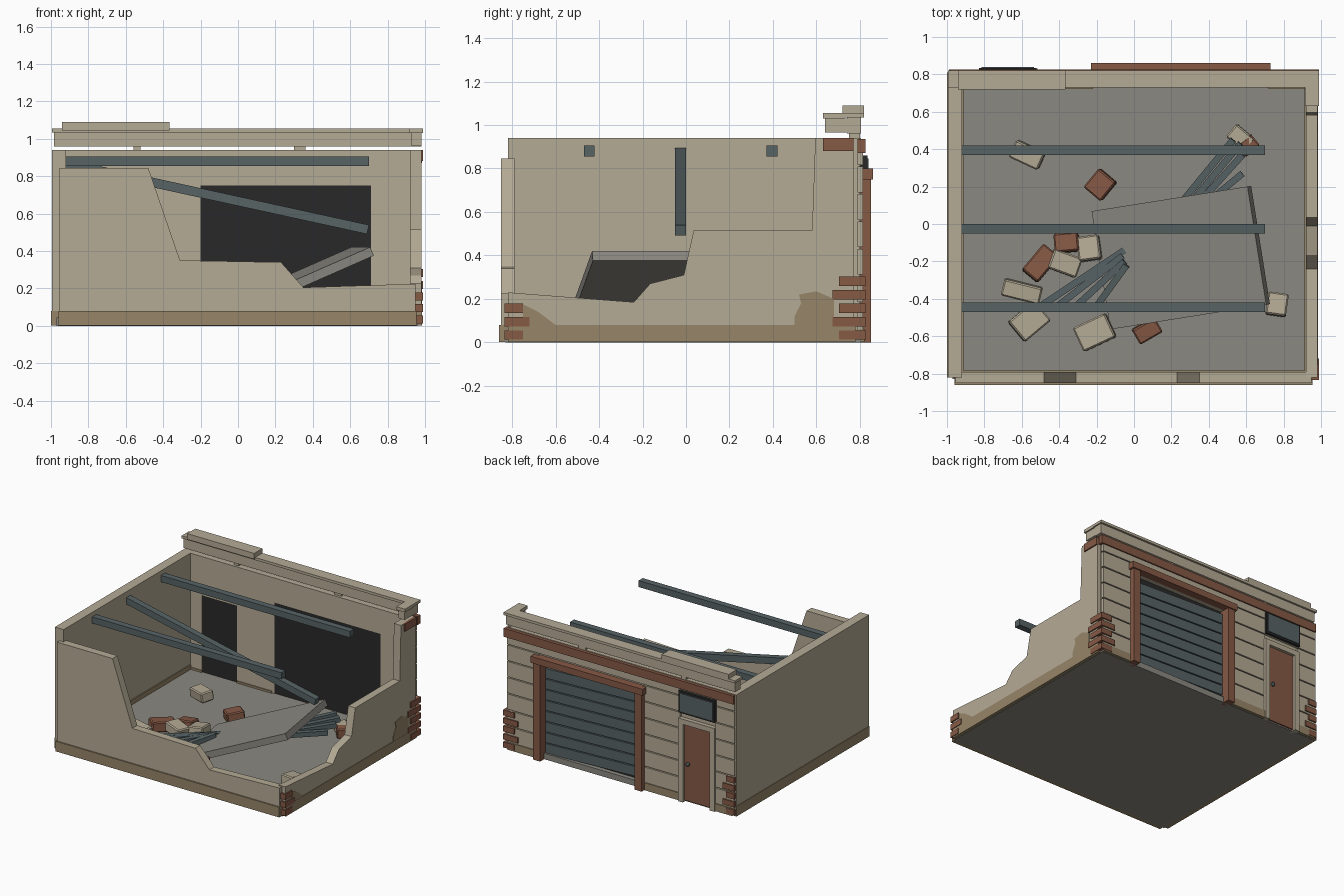
import bpy, bmesh, math
from mathutils import Matrix, Vector, Euler


def material(name, rgb):
    m = bpy.data.materials.new(name)
    m.diffuse_color = (*rgb, 1)
    return m


PLASTER = material("beige plaster", (0.46, 0.405, 0.30))
TAN = material("tan base", (0.31, 0.24, 0.14))
BRICK = material("red brown", (0.24, 0.10, 0.06))
SLATE = material("slate metal", (0.095, 0.125, 0.13))
FLOOR = material("grey concrete", (0.26, 0.25, 0.22))
DARK = material("near black", (0.022, 0.022, 0.022))


def finish(name, bm, mat, bevel=0):
    bmesh.ops.recalc_face_normals(bm, faces=bm.faces)
    me = bpy.data.meshes.new(name)
    bm.to_mesh(me)
    bm.free()
    me.materials.append(mat)
    ob = bpy.data.objects.new(name, me)
    bpy.context.collection.objects.link(ob)
    if bevel:
        mod = ob.modifiers.new("bevel", 'BEVEL')
        mod.width = bevel
        mod.segments = 1
    return ob


def add_box(bm, x, y, z):
    """Box from (min, max) ranges."""
    c = [(a + b) / 2 for a, b in (x, y, z)]
    s = [b - a for a, b in (x, y, z)]
    bmesh.ops.create_cube(bm, size=1, matrix=Matrix.Translation(c) @ Matrix.Diagonal((*s, 1)))


def boxes(name, mat, *ranges):
    bm = bmesh.new()
    for r in ranges:
        add_box(bm, *r)
    return finish(name, bm, mat)


def turned_box(name, mat, loc, size, rot, bevel=0):
    bm = bmesh.new()
    m = Matrix.Translation(loc) @ Euler([math.radians(a) for a in rot]).to_matrix().to_4x4()
    bmesh.ops.create_cube(bm, size=1, matrix=m @ Matrix.Diagonal((*size, 1)))
    return finish(name, bm, mat, bevel)


def beam(name, mat, a, b, w):
    """Square bar between two points."""
    a, b = Vector(a), Vector(b)
    d = b - a
    yaw = math.atan2(d.y, d.x)
    pitch = -math.atan2(d.z, math.hypot(d.x, d.y))
    return turned_box(name, mat, (a + b) / 2, (d.length, w, w),
                      (0, math.degrees(pitch), math.degrees(yaw)))


def prism(name, mat, pts, axis, lo, hi):
    """Extrude a wall outline (u, z) along the x or y axis."""
    bm = bmesh.new()
    put = (lambda u, z, t: (t, u, z)) if axis == 'x' else (lambda u, z, t: (u, t, z))
    f = bm.faces.new([bm.verts.new(put(u, z, lo)) for u, z in pts])
    g = bmesh.ops.extrude_face_region(bm, geom=[f])
    step = Vector(put(0, 0, hi - lo))
    bmesh.ops.translate(bm, vec=step, verts=[v for v in g["geom"] if isinstance(v, bmesh.types.BMVert)])
    return finish(name, bm, mat)


# floor and plinth
boxes("floor", FLOOR, ((-0.97, 0.96), (-0.83, 0.8), (0, 0.045)))
boxes("plinth", TAN,
      ((-1.0, -0.912), (-0.82, 0.81), (0.002, 0.08)),
      ((0.912, 0.985), (-0.82, 0.78), (0.002, 0.08)),
      ((-0.96, 0.955), (-0.86, -0.782), (0.002, 0.08)),
      ((-0.52, -0.22), (0.722, 0.822), (0.002, 0.06)),
      ((0.72, 0.96), (0.722, 0.822), (0.002, 0.06)),
      ((-0.97, -0.82), (0.722, 0.822), (0.002, 0.06)))

# broken side and front walls
boxes("left_wall", PLASTER, ((-0.995, -0.92), (-0.82, 0.805), (0.05, 0.94)))
prism("front_wall", PLASTER, [(-0.955, 0.05), (-0.955, 0.845), (-0.48, 0.845), (-0.31, 0.35),
      (0.23, 0.34), (0.35, 0.205), (0.95, 0.225), (0.95, 0.05)], 'y', -0.85, -0.79)
prism("right_wall", PLASTER, [(-0.82, 0.05), (-0.82, 0.23), (-0.24, 0.185), (-0.165, 0.27),
      (-0.01, 0.31), (0.035, 0.515), (0.58, 0.515), (0.595, 0.94), (0.77, 0.94), (0.77, 0.05)],
      'x', 0.92, 0.98)
prism("rear_stain", TAN, [(0.5, 0.08), (0.5, 0.12), (0.53, 0.18), (0.52, 0.22), (0.6, 0.235),
      (0.68, 0.2), (0.68, 0.08)], 'x', 0.975, 0.984)
prism("front_stain", TAN, [(-0.75, 0.08), (-0.75, 0.175), (-0.68, 0.14), (-0.6, 0.08)], 'x', 0.975, 0.984)

# back wall built round the door and shutter openings
WY = (0.73, 0.8)
boxes("back_wall", PLASTER,
      ((-0.93, -0.82), WY, (0.03, 0.94)), ((-0.82, -0.52), WY, (0.64, 0.94)),
      ((-0.52, -0.2), WY, (0.03, 0.94)), ((-0.2, 0.71), WY, (0.75, 0.94)),
      ((0.71, 0.955), WY, (0.03, 0.94)))
boxes("opening_panels", DARK, ((-0.82, -0.52), (0.735, 0.77), (0.01, 0.64)),
      ((-0.2, 0.71), (0.735, 0.765), (0.01, 0.75)))

# outside siding planks
planks = []
for i in range(7):
    z0 = 0.06 + i * 0.126
    z = (z0, min(z0 + 0.118, 0.94))
    for x in ((-0.985, -0.82), (-0.52, -0.2), (0.69, 0.965)):
        planks.append((x, (0.79, 0.815), z))
    if z[0] > 0.66:
        planks.append(((-0.82, -0.52), (0.79, 0.815), z))
    if z[0] > 0.75:
        planks.append(((-0.2, 0.69), (0.79, 0.815), z))
boxes("siding", PLASTER, *planks)

# fascia band and parapet
boxes("fascia", BRICK, ((-0.985, 0.985), (0.79, 0.825), (0.87, 0.935)),
      ((0.97, 0.99), (0.63, 0.77), (0.88, 0.94)))
boxes("parapet", PLASTER, ((-0.985, 0.98), (0.74, 0.805), (0.96, 1.04)),
      ((0.925, 0.98), (0.64, 0.74), (0.965, 1.03)))
boxes("parapet_cap", PLASTER, ((-0.995, 0.99), (0.73, 0.82), (1.035, 1.055)),
      ((0.915, 0.99), (0.63, 0.73), (1.03, 1.055)))
boxes("raised_cap", PLASTER, ((-0.94, -0.365), (0.72, 0.82), (1.045, 1.09)))
boxes("parapet_supports", PLASTER, ((-0.56, -0.52), (0.75, 0.8), (0.94, 0.962)),
      ((0.3, 0.36), (0.75, 0.8), (0.94, 0.962)))

# shutter with sagging slats, and its frame
bm = bmesh.new()
for i in range(8):
    add_box(bm, (-0.42, 0.42), (0.768, 0.785), (-0.33 + i * 0.083, -0.33 + i * 0.083 + 0.075))
bmesh.ops.transform(bm, verts=bm.verts, matrix=Matrix.Translation((0.25, 0, 0.385))
                    @ Matrix.Rotation(math.radians(2), 4, 'Y'))
finish("shutter_slats", bm, SLATE)
boxes("shutter_frame", BRICK, ((-0.215, -0.155), (0.765, 0.85), (0, 0.75)),
      ((0.655, 0.715), (0.765, 0.85), (0, 0.75)), ((-0.23, 0.73), (0.77, 0.86), (0.75, 0.8)))

# door, its frame, knob and sign
boxes("door", BRICK, ((-0.785, -0.555), (0.77, 0.81), (0.01, 0.605)))
boxes("door_frame", PLASTER, ((-0.825, -0.785), (0.77, 0.832), (0, 0.645)),
      ((-0.555, -0.515), (0.77, 0.832), (0, 0.645)), ((-0.785, -0.555), (0.77, 0.832), (0.605, 0.645)))
bm = bmesh.new()
bmesh.ops.create_icosphere(bm, subdivisions=2, radius=0.016, matrix=Matrix.Translation((-0.59, 0.822, 0.3)))
finish("door_knob", bm, SLATE)
boxes("sign_frame", DARK, ((-0.83, -0.52), (0.8, 0.835), (0.69, 0.86)))
boxes("sign_face", SLATE, ((-0.815, -0.535), (0.83, 0.84), (0.705, 0.845)))

# exposed corner bricks
quoins = []
for i in range(5):
    z = (0.012 + i * 0.062, 0.055 + i * 0.062)
    w = 0.1 if i % 2 else 0.07
    quoins.append(((0.965 - w, 0.99), (0.78, 0.825), z))
    quoins.append(((-0.99, -0.89 - (0.1 - w)), (0.78, 0.825), z))
    quoins.append(((0.96, 0.99), (0.775 - w, 0.78), z))
    if i < 3:
        quoins.append(((0.94, 0.99), (-0.835, -0.75 + (w - 0.07)), z))
boxes("corner_bricks", BRICK, *quoins)

# roof beams, the middle one fallen
for y in (-0.445, 0.395):
    boxes("roof_beam", SLATE, ((-0.93, 0.7), (y - 0.025, y + 0.025), (0.855, 0.905)))
beam("fallen_beam", SLATE, (-0.93, -0.025, 0.87), (0.695, -0.025, 0.515), 0.05)

# collapsed slab leaning on the rubble
turned_box("fallen_slab", FLOOR, (0.25, -0.18, 0.215), (0.92, 0.64, 0.05), (0, -23.5, 9))

# loose bars under the slab: x, y of both ends
for i, (x0, y0, x1, y1) in enumerate([
        (-0.5, -0.44, -0.05, -0.14), (-0.41, -0.44, -0.06, -0.17), (-0.31, -0.44, -0.05, -0.2),
        (-0.2, -0.44, -0.04, -0.22)]):
    beam("loose_bar", SLATE, (x0, y0, 0.07), (x1, y1, 0.1 + 0.01 * i), 0.036)
for i, (x0, y0, x1, y1) in enumerate([
        (0.2, 0.05, 0.53, 0.45), (0.25, 0.05, 0.57, 0.43), (0.3, 0.06, 0.58, 0.37), (0.35, 0.08, 0.58, 0.27)]):
    beam("loose_bar", SLATE, (x0, y0, 0.12), (x1, y1, 0.19 - 0.02 * i), 0.036)

# rubble blocks: x, y, length, width, turn
plain = [(-0.57, 0.37, 0.17, 0.1, -25), (0.57, 0.46, 0.13, 0.09, -40), (-0.37, -0.21, 0.16, 0.11, -20),
         (-0.24, -0.13, 0.12, 0.13, 8), (-0.6, -0.36, 0.21, 0.09, -14), (-0.56, -0.52, 0.18, 0.14, 40),
         (-0.21, -0.58, 0.19, 0.14, 25), (0.765, -0.43, 0.11, 0.12, -8)]
red = [(-0.18, 0.21, 0.12, 0.13, -40), (0.61, 0.42, 0.1, 0.08, 40), (-0.5, -0.21, 0.18, 0.11, 50),
       (-0.36, -0.1, 0.13, 0.1, 5), (0.07, -0.57, 0.14, 0.09, 30)]
for name, mat, items in (("plaster_rubble", PLASTER, plain), ("brick_rubble", BRICK, red)):
    for i, (x, y, l, w, a) in enumerate(items):
        turned_box(name, mat, (x, y, 0.085), (l, w, 0.075), (6 - 4 * (i % 4), 5 * (i % 3) - 5, a), 0.008)
